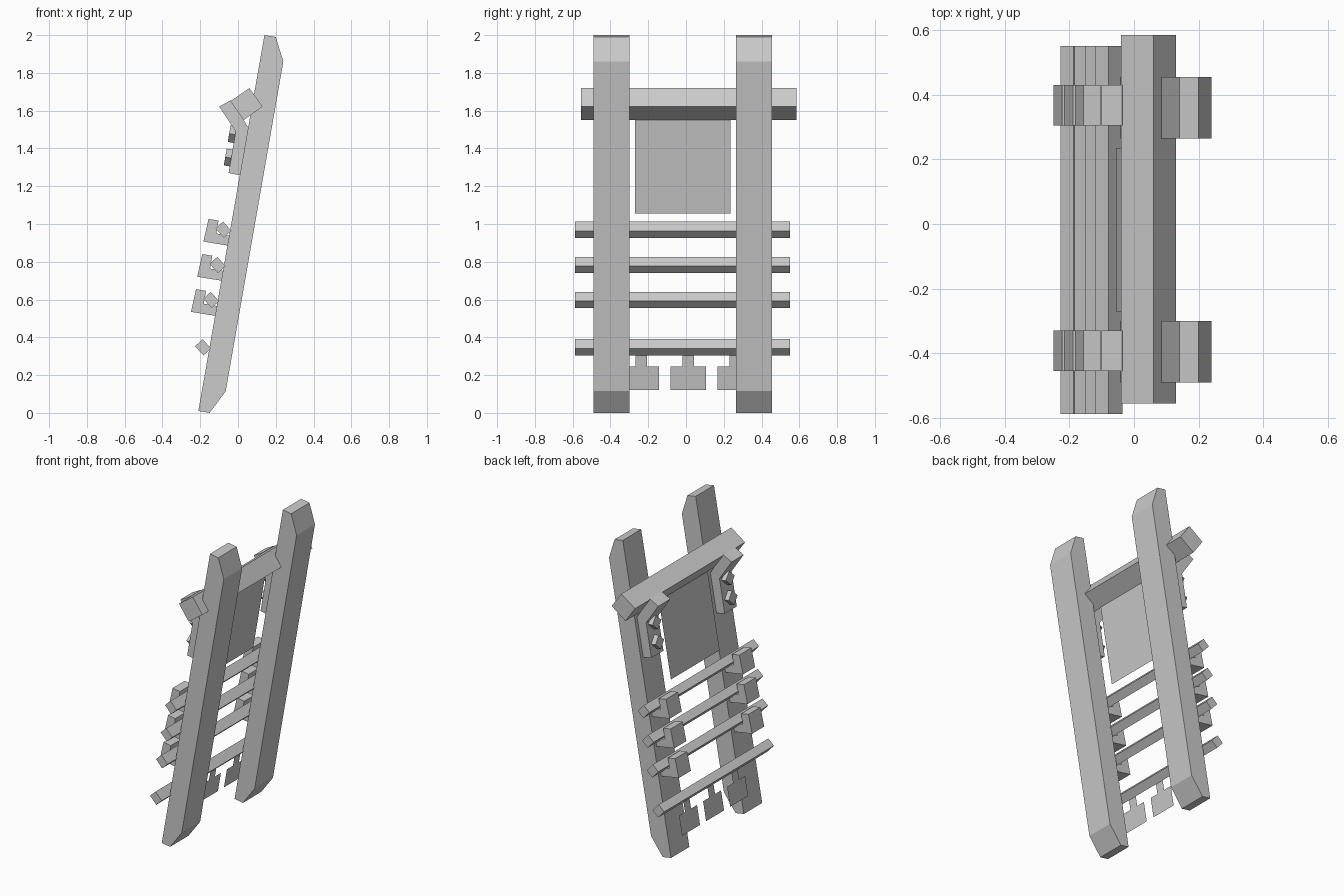
import bpy
import bmesh
from mathutils import Vector

if "Cube" in bpy.data.objects:
    bpy.data.objects.remove(bpy.data.objects["Cube"], do_unlink=True)

# One plain grey for everything
GREY = (0.6, 0.6, 0.6, 1.0)
grey = bpy.data.materials.new("plain_grey")
grey.use_nodes = True
grey.diffuse_color = GREY
grey.node_tree.nodes["Principled BSDF"].inputs["Base Color"].default_value = GREY

LEAN = Vector((0.173, 0, 0.985))     # direction along the leaning rails
OUT = Vector((-0.985, 0, 0.173))     # direction away from the rails
SIDES = {"right": -0.3925, "left": 0.3675}


def extrude(name, points, along):
    """Extrude a flat polygon; a zero vector leaves a single sheet."""
    bm = bmesh.new()
    face = bm.faces.new([bm.verts.new(p) for p in points])
    if along.length > 0:
        result = bmesh.ops.extrude_face_region(bm, geom=[face])
        verts = [v for v in result["geom"] if isinstance(v, bmesh.types.BMVert)]
        bmesh.ops.translate(bm, verts=verts, vec=along)
        if face.is_valid and not any(len(e.link_faces) == 2 for e in face.edges):
            bm.faces.remove(face)
        bmesh.ops.recalc_face_normals(bm, faces=bm.faces[:])
    mesh = bpy.data.meshes.new(name)
    bm.to_mesh(mesh)
    bm.free()
    mesh.materials.append(grey)
    obj = bpy.data.objects.new(name, mesh)
    bpy.context.collection.objects.link(obj)
    return obj


def side_prism(name, profile, y0, y1, shift=(0, 0)):
    """Prism from an x-z profile, running along y."""
    pts = [(x + shift[0], y0, z + shift[1]) for x, z in profile]
    return extrude(name, pts, Vector((0, y1 - y0, 0)))


def leaning_sheet(name, outline):
    """Flat sheet from a y-z outline, leaning with the rails."""
    pts = [(-0.055 + 0.176 * (z - 1.055), y, z) for y, z in outline]
    return extrude(name, pts, Vector((0, 0, 0)))


# Profiles
rail = [(-0.21, 0.01), (-0.15, 0), (-0.065, 0.115),
        (0.24, 1.86), (0.2, 1.99), (0.14, 2.0)]
beam = [(0.06, 1.72), (0.13, 1.622), (0.03, 1.55), (-0.04, 1.65)]
hook = [(-0.1, 1.622), (-0.037, 1.655), (0.055, 1.51),
        (0.01, 1.258), (-0.05, 1.27), (-0.012, 1.49)]
rung = [(-0.002, 0.043), (0.042, -0.006), (0.002, -0.043), (-0.042, 0.006)]
block = [(-0.156, 1.027), (-0.103, 1.018), (-0.115, 0.95),
         (-0.046, 0.938), (-0.055, 0.886), (-0.183, 0.907)]

# Rails, hooks with pegs, and rung blocks on both sides
for side, y in SIDES.items():
    rail_y = -0.395 if side == "right" else 0.36
    side_prism(f"{side}_rail", rail, rail_y - 0.095, rail_y + 0.095)
    side_prism(f"{side}_hook", hook, y - 0.0625, y + 0.0625)
    for i, (x, z) in enumerate([(-0.013, 1.473), (-0.034, 1.349)]):
        base = Vector((x, y, z)) - OUT * 0.01
        across = Vector((0, 0.045, 0))
        up = LEAN * 0.045
        diamond = [base + up, base + across, base - up, base - across]
        extrude(f"{side}_peg_{i + 1}", diamond, OUT * 0.044)
    for i in range(3):
        side_prism(f"{side}_block_{i + 1}", block, y - 0.0625, y + 0.0625,
                   (-0.033 * i, -0.186 * i))

# Top beam and rungs
side_prism("top_beam", beam, -0.555, 0.585)
for i, pos in enumerate([(-0.077, 0.97), (-0.108, 0.783),
                         (-0.142, 0.598), (-0.185, 0.347)]):
    side_prism(f"rung_{i + 1}", rung, -0.587, 0.55, pos)

# Hanging panel
leaning_sheet("panel", [(-0.27, 1.055), (-0.27, 1.57), (0.235, 1.57), (0.235, 1.055)])

# Tabs hanging under the lowest rung
for i in range(3):
    c = -0.237 + 0.249 * i
    half = [(0.031, 0.33), (0.031, 0.245), (0.093, 0.245), (0.093, 0.12)]
    outline = [(c + y, z) for y, z in half]
    outline += [(c - y, z) for y, z in reversed(half)]
    leaning_sheet(f"tab_{i + 1}", outline)
